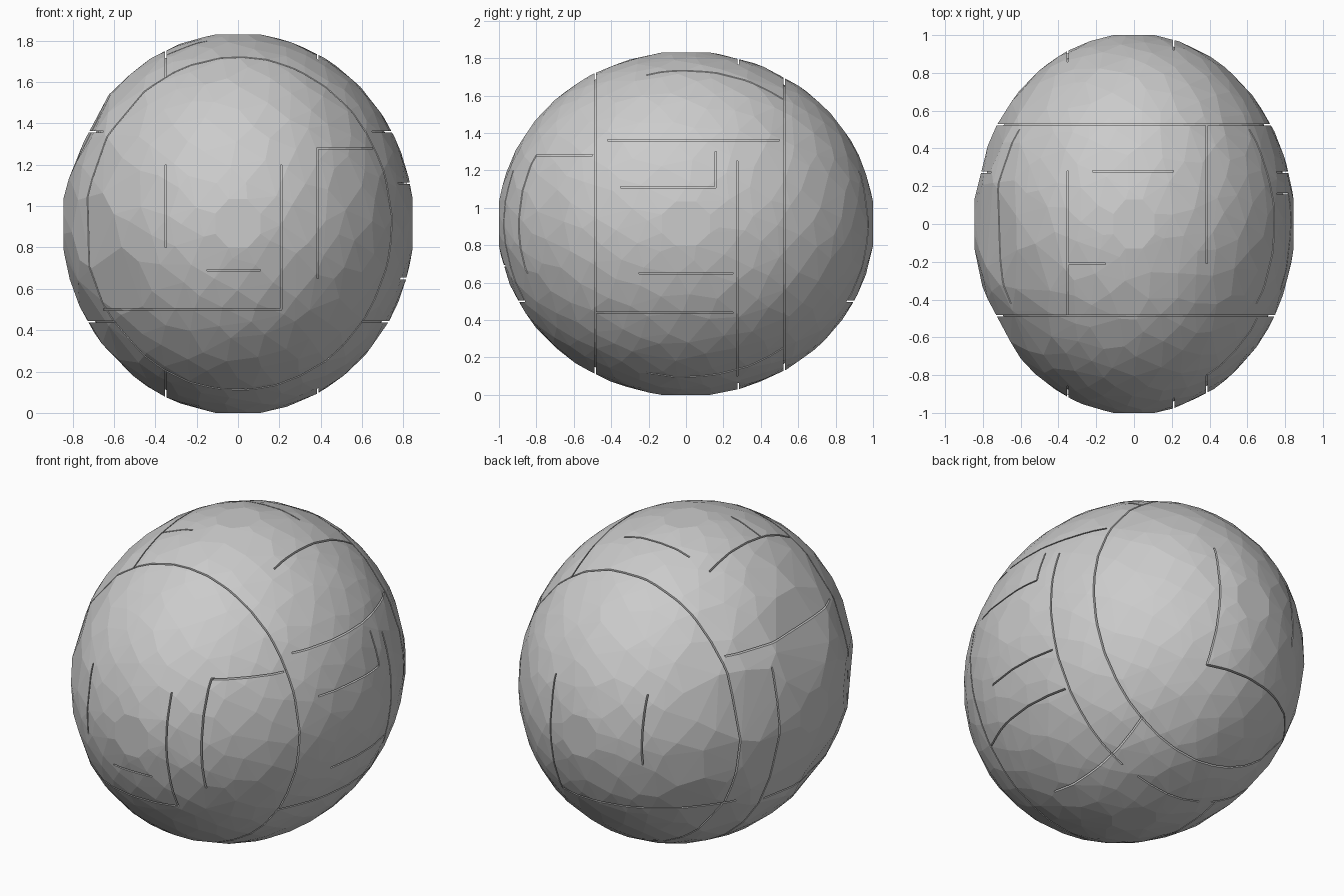
import bpy, bmesh, math, random
from mathutils import Vector

if "Cube" in bpy.data.objects:
    bpy.data.objects.remove(bpy.data.objects["Cube"])

random.seed(4)
RADII = Vector((0.845, 1.0, 0.915))
CENTRE = Vector((0, 0, 0.915))


def faceted_points(n=620):
    """Jittered spiral of directions plus an octagonal flat at each axis end."""
    pts = []
    for axis in range(3):
        for s in (-1, 1):
            for k in range(8):
                a = math.radians(22.5 + 45 * k)
                v = [0.14 * math.cos(a), 0.14 * math.sin(a)]
                v.insert(axis, s)
                pts.append(Vector(v))
    for i in range(n):
        z = 1 - 2 * (i + 0.5) / n
        r, a = math.sqrt(1 - z * z), i * 2.399963
        v = Vector((r * math.cos(a), r * math.sin(a), z))
        v = (v + Vector([random.uniform(-0.035, 0.035) for _ in range(3)])).normalized()
        coarse_left = v.x < -0.6 and random.random() < 0.6
        if max(abs(c) for c in v) < 0.985 and not coarse_left:
            pts.append(v * 1.007)
    return pts


def hull_object(name, pts, scale=1.0):
    bm = bmesh.new()
    for p in pts:
        bm.verts.new(CENTRE + p * RADII * scale)
    bmesh.ops.convex_hull(bm, input=bm.verts)
    loose = [v for v in bm.verts if not v.link_faces]
    bmesh.ops.delete(bm, geom=loose, context='VERTS')
    bmesh.ops.recalc_face_normals(bm, faces=bm.faces)
    me = bpy.data.meshes.new(name)
    bm.to_mesh(me)
    bm.free()
    ob = bpy.data.objects.new(name, me)
    bpy.context.collection.objects.link(ob)
    return ob


def crack(side, sign, axis, pos, lo, hi, gap=0.008):
    """Cut one thin straight slot into one side of the shell."""
    along = 3 - side - axis
    size, loc = Vector(), Vector()
    size[axis], loc[axis] = gap, pos
    size[along], loc[along] = hi - lo, (hi + lo) / 2
    size[side], loc[side] = 1, CENTRE[side] + sign * 0.62
    bpy.ops.mesh.primitive_cube_add(size=1, location=loc)
    cut = bpy.context.object
    cut.name = "crack_cutter"
    cut.scale = size
    cut.hide_render = True
    mod = shell.modifiers.new("crack", 'BOOLEAN')
    mod.operation, mod.solver, mod.object = 'DIFFERENCE', 'EXACT', cut
    cutters.append(cut)


# Faceted outer shell and the solid core seen through the cracks
points = faceted_points()
shell = hull_object("cracked_shell", points)
core = hull_object("inner_core", points, 0.965)
cutters = []

# Long cracks that run around the ball
for y in (0.525, -0.485):
    for s in (-1, 1):
        crack(2, s, 1, y, -0.7, 0.7)
        crack(0, s, 1, y, 0.35, 1.6)

# Short cracks: axis across the crack, position, start, end
TOP = [(0, 0.385, -0.21, 0.53), (0, -0.35, -0.48, 0.28), (1, 0.28, -0.22, 0.21),
       (1, -0.21, -0.35, -0.15)]
FRONT = [(0, 0.21, 0.5, 1.2), (2, 0.5, -0.65, 0.21), (0, -0.35, 0.8, 1.2),
         (2, 0.69, -0.15, 0.11), (0, 0.385, 0.65, 1.28), (2, 1.28, 0.4, 0.65)]
RIGHT = [(2, 0.44, -0.49, 0.25), (1, 0.275, 0.1, 1.25), (2, 1.36, -0.42, 0.5),
         (2, 0.65, -0.25, 0.25), (2, 1.11, -0.35, 0.16), (1, 0.16, 1.11, 1.3),
         (2, 1.28, -0.8, -0.5)]
for side, sign, rows in ((2, 1, TOP), (1, -1, FRONT), (0, 1, RIGHT)):
    for i, row in enumerate(rows):
        crack(side, sign, *row)
        if i < 3:                       # main cracks repeat on the far side
            crack(side, -sign, *row)

# Bake the cracks and discard the cutters
bpy.context.view_layer.update()
dg = bpy.context.evaluated_depsgraph_get()
baked = bpy.data.meshes.new_from_object(shell.evaluated_get(dg))
shell.modifiers.clear()
shell.data = baked
for c in cutters:
    bpy.data.objects.remove(c, do_unlink=True)
